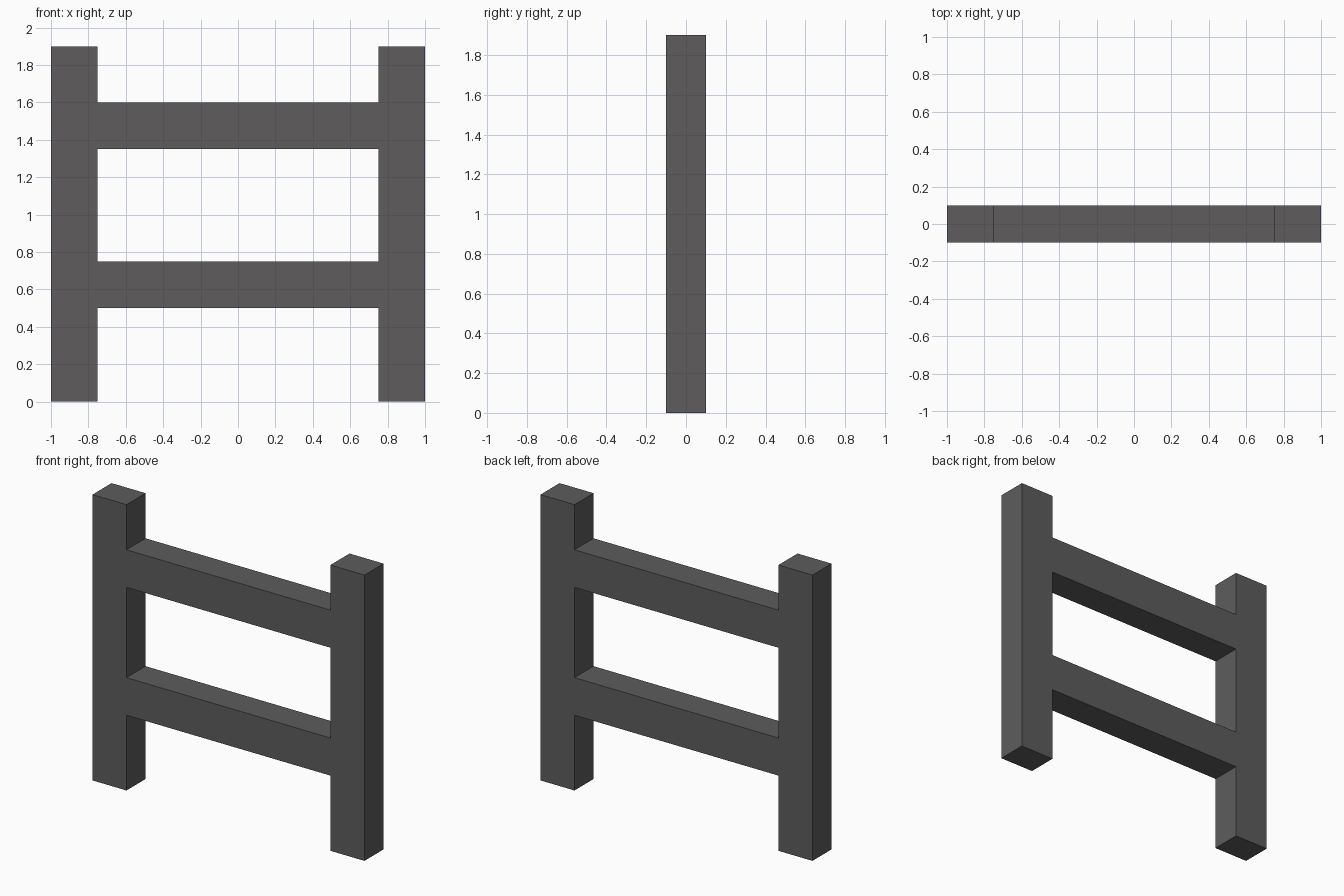
import bpy, bmesh

if "Cube" in bpy.data.objects:
    bpy.data.objects.remove(bpy.data.objects["Cube"])

HALF_DEPTH = 0.1
XS = [-1.0, -0.75, 0.75, 1.0]             # post edges
ZS = [0.0, 0.5, 0.75, 1.35, 1.6, 1.9]     # rail edges and post ends
RAIL_ROWS = (1, 3)

dark_grey = bpy.data.materials.new("dark grey")
dark_grey.diffuse_color = (0.112, 0.108, 0.108, 1.0)
dark_grey.use_nodes = True
dark_grey.node_tree.nodes["Principled BSDF"].inputs["Base Color"].default_value = dark_grey.diffuse_color

bm = bmesh.new()

# Front outline: two full-height posts joined by two rails
grid = [[bm.verts.new((x, -HALF_DEPTH, z)) for z in ZS] for x in XS]
for i in range(len(XS) - 1):
    for j in range(len(ZS) - 1):
        if i != 1 or j in RAIL_ROWS:
            bm.faces.new((grid[i][j], grid[i + 1][j], grid[i + 1][j + 1], grid[i][j + 1]))

# Thickness of the timber, front to back
extruded = bmesh.ops.extrude_face_region(bm, geom=bm.faces[:], use_keep_orig=True)
back = [v for v in extruded["geom"] if isinstance(v, bmesh.types.BMVert)]
bmesh.ops.translate(bm, verts=back, vec=(0, 2 * HALF_DEPTH, 0))
bmesh.ops.recalc_face_normals(bm, faces=bm.faces[:])

mesh = bpy.data.meshes.new("fence_frame")
bm.to_mesh(mesh)
bm.free()
mesh.materials.append(dark_grey)
fence = bpy.data.objects.new("fence_frame", mesh)
bpy.context.collection.objects.link(fence)
